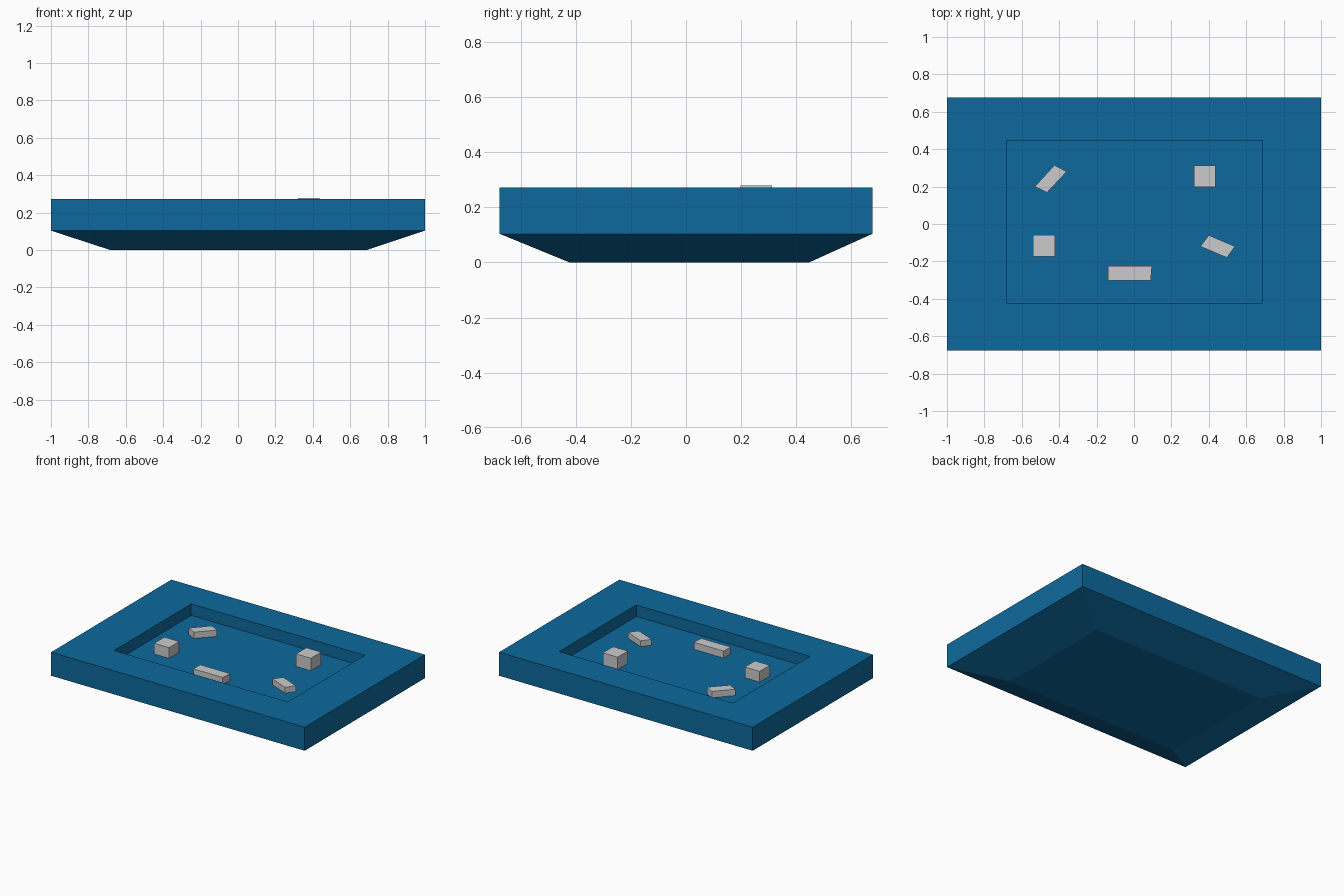
import bpy, bmesh

if "Cube" in bpy.data.objects:
    bpy.data.objects.remove(bpy.data.objects["Cube"])


def loft(name, rings, material=None):
    """Closed solid through a stack of four-cornered rings, flat capped."""
    bm = bmesh.new()
    loops = [[bm.verts.new(p) for p in ring] for ring in rings]
    for a, b in zip(loops, loops[1:]):
        for i in range(4):
            j = (i + 1) % 4
            bm.faces.new((a[i], a[j], b[j], b[i]))
    bm.faces.new(loops[0][::-1])
    bm.faces.new(loops[-1])
    bmesh.ops.recalc_face_normals(bm, faces=bm.faces)
    mesh = bpy.data.meshes.new(name)
    bm.to_mesh(mesh)
    bm.free()
    obj = bpy.data.objects.new(name, mesh)
    bpy.context.collection.objects.link(obj)
    if material:
        mesh.materials.append(material)
    return obj


def rect(x0, x1, y0, y1):
    return [(x0, y0), (x1, y0), (x1, y1), (x0, y1)]


def at(outline, z):
    return [(x, y, z) for x, y in outline]


blue = bpy.data.materials.new("blue")
blue.diffuse_color = (0.004, 0.141, 0.34, 1)
blue.use_nodes = True
blue.node_tree.nodes["Principled BSDF"].inputs["Base Color"].default_value = blue.diffuse_color

# Basin: tapered underside, straight rim, sunken floor
FLOOR = 0.19
outer = rect(-1, 1, -0.677, 0.677)
inner = rect(-0.682, 0.688, -0.423, 0.447)
loft("basin", [at(inner, 0), at(outer, 0.104), at(outer, 0.272),
               at(inner, 0.272), at(inner, FLOOR)], blue)

# Loose stones resting on the floor: outline and top height
stones = {
    "cube_stone_right": (rect(0.32, 0.437, 0.197, 0.313), 0.279),
    "cube_stone_left": (rect(-0.54, -0.423, -0.173, -0.058), 0.266),
    "bar_stone": ([(-0.14, -0.302), (0.09, -0.302), (0.096, -0.225), (-0.14, -0.225)], 0.24),
    "slanted_stone_left": ([(-0.53, 0.2), (-0.465, 0.168), (-0.36, 0.28), (-0.425, 0.315)], 0.235),
    "slanted_stone_right": ([(0.355, -0.12), (0.497, -0.18), (0.54, -0.12), (0.4, -0.06)], 0.232),
}
for name, (outline, top) in stones.items():
    loft(name, [at(outline, FLOOR), at(outline, top)])
